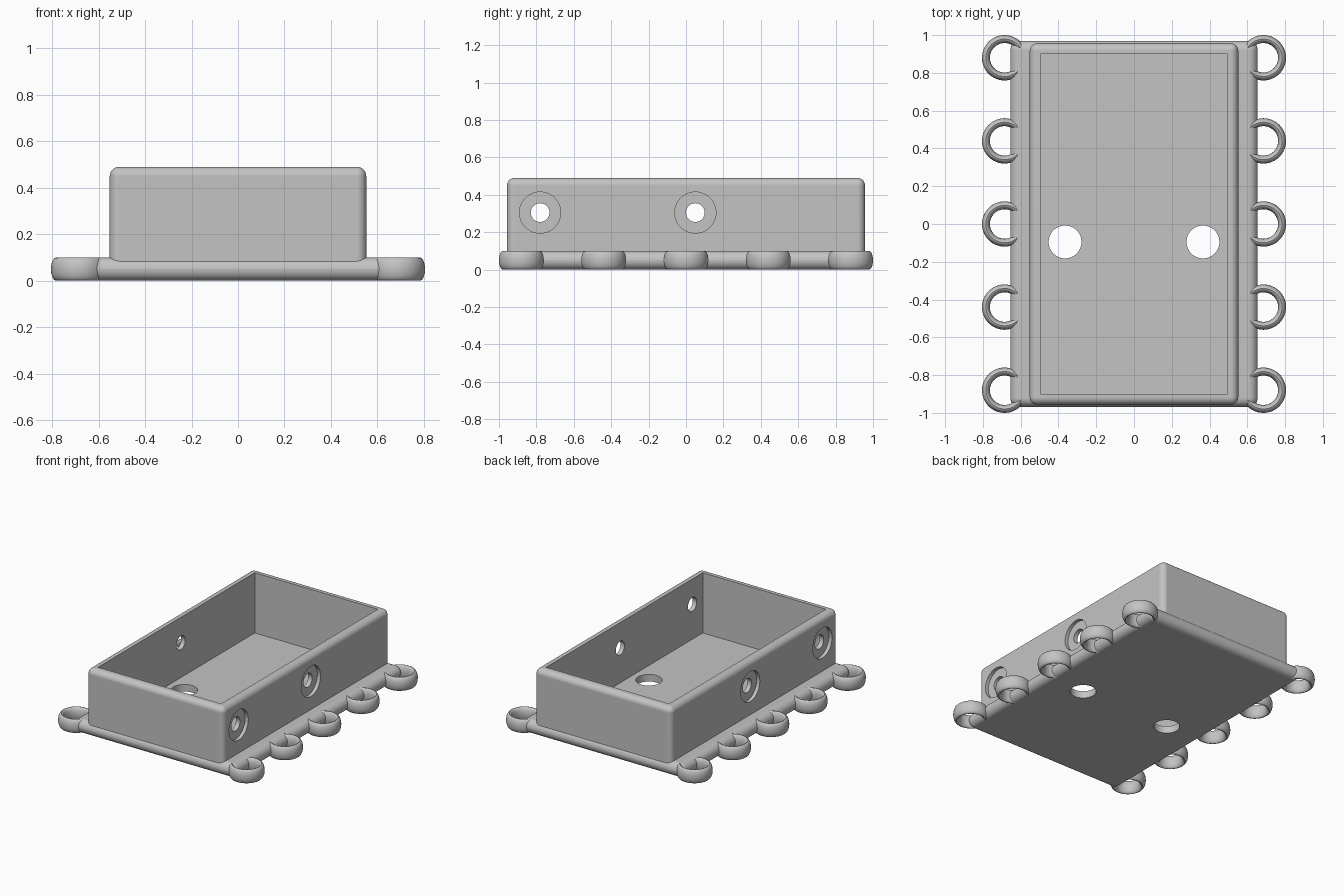
import bpy
import bmesh
from math import pi, radians
from mathutils import Matrix, Vector

default_cube = bpy.data.objects.get("Cube")
if default_cube:
    bpy.data.objects.remove(default_cube, do_unlink=True)

# Single plain grey material
grey = bpy.data.materials.new("plain grey")
grey.use_nodes = True
GREY = (0.55, 0.55, 0.55, 1)
grey.diffuse_color = GREY
grey.node_tree.nodes["Principled BSDF"].inputs["Base Color"].default_value = GREY


def add_object(name, bm):
    mesh = bpy.data.meshes.new(name)
    bm.to_mesh(mesh)
    bm.free()
    mesh.materials.append(grey)
    obj = bpy.data.objects.new(name, mesh)
    bpy.context.collection.objects.link(obj)
    return obj


def block(name, half_x, half_y, z_low, z_high, radius=0):
    """Box centred in x and y, optionally with every edge rounded."""
    bm = bmesh.new()
    size = Vector((2 * half_x, 2 * half_y, z_high - z_low))
    place = Matrix.Translation((0, 0, (z_low + z_high) / 2))
    bmesh.ops.create_cube(bm, size=1, matrix=place @ Matrix.Diagonal(size).to_4x4())
    if radius:
        bmesh.ops.bevel(bm, geom=bm.edges[:], offset=radius, segments=8,
                        profile=0.5, affect='EDGES')
    return add_object(name, bm)


def cylinder(name, center, radius, depth, along_x=False):
    bm = bmesh.new()
    matrix = Matrix.Translation(center)
    if along_x:
        matrix = matrix @ Matrix.Rotation(pi / 2, 4, 'Y')
    bmesh.ops.create_cone(bm, cap_ends=True, segments=48, radius1=radius,
                          radius2=radius, depth=depth, matrix=matrix)
    return add_object(name, bm)


def activate(obj):
    bpy.ops.object.select_all(action='DESELECT')
    obj.select_set(True)
    bpy.context.view_layer.objects.active = obj


def combine(target, tool, operation):
    """Apply a boolean and discard the helper."""
    activate(target)
    mod = target.modifiers.new("combine", 'BOOLEAN')
    mod.operation = operation
    mod.solver = 'EXACT'
    mod.object = tool
    bpy.ops.object.modifier_apply(modifier=mod.name)
    bpy.data.objects.remove(tool, do_unlink=True)


def smooth(obj):
    activate(obj)
    bpy.ops.object.shade_smooth_by_angle(angle=radians(30))


# Rounded base plate joined to the open tray
body = block("tray_body", 0.655, 0.97, 0, 0.1, 0.0495)
combine(body, block("tray_walls", 0.552, 0.957, 0.03, 0.49, 0.04), 'UNION')
combine(body, block("cavity", 0.495, 0.9, 0.052, 0.7), 'DIFFERENCE')

# Two round openings in the floor
for x in (-0.365, 0.365):
    combine(body, cylinder("floor_hole", (x, -0.095, 0), 0.087, 0.3), 'DIFFERENCE')

# Counterbored holes through both long walls
for y in (-0.78, 0.05):
    combine(body, cylinder("wall_hole", (0, y, 0.305), 0.05, 1.6, True), 'DIFFERENCE')
    for side in (-1, 1):
        recess = cylinder("recess", (side * 0.577, y, 0.305), 0.11, 0.1, True)
        combine(body, recess, 'DIFFERENCE')
smooth(body)
body.modifiers.new("even_shading", 'WEIGHTED_NORMAL').keep_sharp = True

# Lashing rings along both long edges
for side, label in ((-1, "right"), (1, "left")):
    for i in range(5):
        bpy.ops.mesh.primitive_torus_add(
            major_radius=0.099, minor_radius=0.021, major_segments=48,
            minor_segments=20, location=(side * 0.685, (i - 2) * 0.44, 0.05))
        ring = bpy.context.object
        ring.name = f"{label}_ring_{i + 1}"
        ring.scale.z = 0.0495 / 0.021
        bpy.ops.object.transform_apply(location=False, rotation=False, scale=True)
        ring.data.materials.append(grey)
        smooth(ring)
